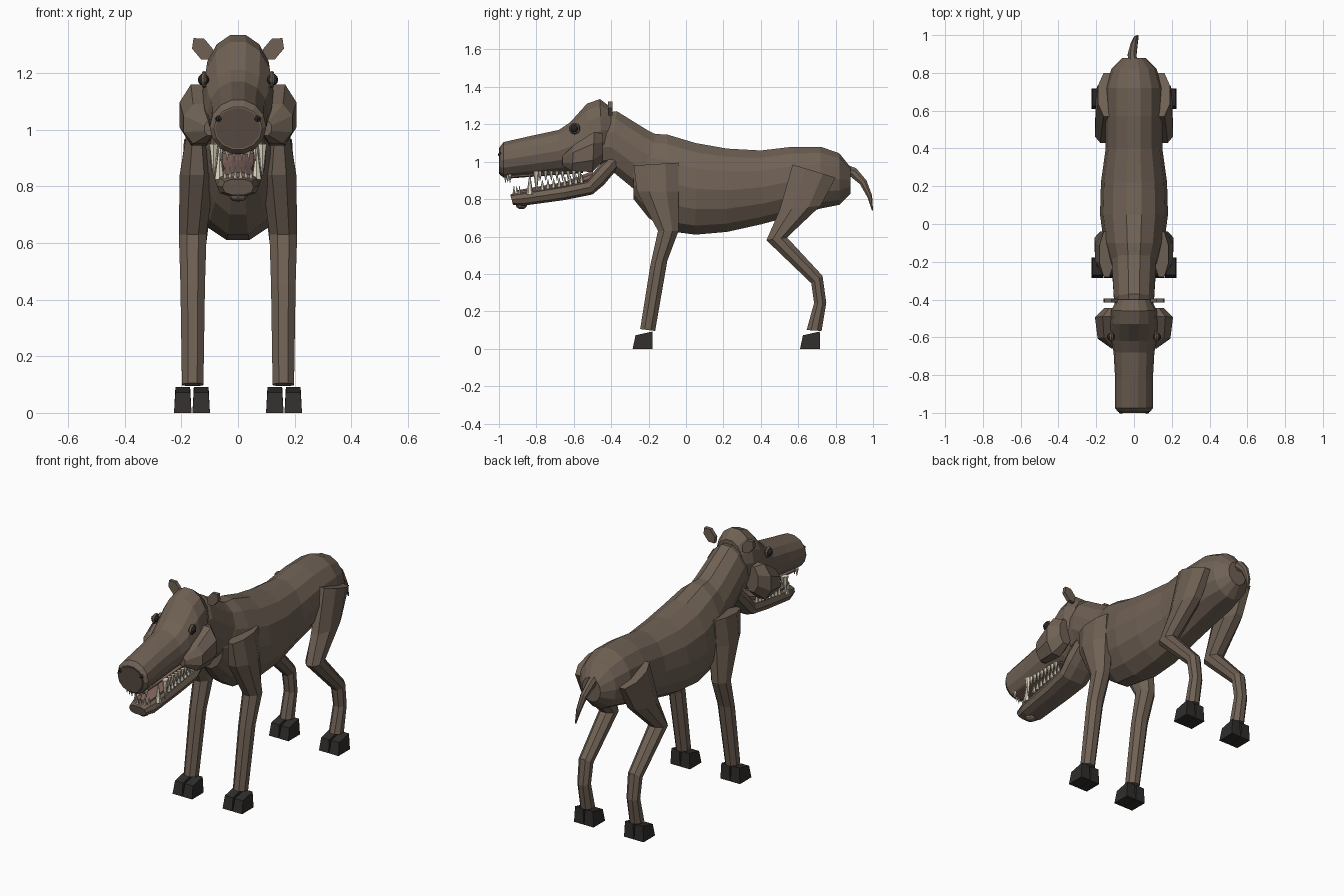
import bpy, bmesh
from math import cos, sin, pi
from mathutils import Vector


def material(name, rgb):
    m = bpy.data.materials.new(name)
    m.diffuse_color = (*rgb, 1)
    return m


HIDE = material("hide", (0.16, 0.12, 0.09))
HORN = material("hoof", (0.03, 0.027, 0.025))
TOOTH = material("tooth", (0.75, 0.7, 0.55))
FLESH = material("mouth", (0.22, 0.13, 0.11))
DARK = material("dark", (0.02, 0.017, 0.015))
NOSE = material("nose", (0.09, 0.065, 0.05))


def loft(name, rings, n=8, mat=HIDE, side=1, power=1.0):
    """Each ring: (y, z) one edge, (y, z) opposite edge, centre x, half width."""
    bm = bmesh.new()
    loops = []
    for (y0, z0, y1, z1, cx, hw) in rings:
        c = Vector((cx * side, (y0 + y1) / 2, (z0 + z1) / 2))
        u = Vector((0, (y0 - y1) / 2, (z0 - z1) / 2))
        loop = []
        for i in range(n):
            a = 2 * pi * (i + 0.5) / n
            ca, sa = cos(a) / cos(pi / n), sin(a)
            ca = (1 if ca > 0 else -1) * abs(ca) ** power
            sa = (1 if sa > 0 else -1) * abs(sa) ** power
            loop.append(bm.verts.new(c + u * ca + Vector((hw * sa, 0, 0))))
        loops.append(loop)
    for a, b in zip(loops, loops[1:]):
        for i in range(n):
            j = (i + 1) % n
            bm.faces.new((a[i], a[j], b[j], b[i]))
    bm.faces.new(loops[0])
    bm.faces.new(loops[-1])
    bmesh.ops.recalc_face_normals(bm, faces=bm.faces)
    me = bpy.data.meshes.new(name)
    bm.to_mesh(me)
    bm.free()
    me.materials.append(mat)
    ob = bpy.data.objects.new(name, me)
    bpy.context.collection.objects.link(ob)
    return ob


def finish(name, mat, scale=(1, 1, 1)):
    ob = bpy.context.object
    ob.name = name
    ob.scale = scale
    ob.data.materials.append(mat)
    return ob


def tooth(name, x, y, z, h, r):
    # h > 0 points up, h < 0 points down
    bpy.ops.mesh.primitive_cone_add(vertices=6, radius1=r, radius2=r * 0.15, depth=abs(h),
                                    location=(x, y, z + h / 2),
                                    rotation=(0 if h > 0 else pi, 0, 0))
    finish(name, TOOTH)


# Trunk and neck
loft("body", [
    (-.28, 1.08, -.28, .80, 0, .10), (-.20, 1.15, -.20, .70, 0, .13),
    (-.10, 1.145, -.10, .63, 0, .16), (.05, 1.10, .05, .61, 0, .18),
    (.22, 1.07, .22, .625, 0, .175), (.40, 1.06, .40, .665, 0, .15),
    (.57, 1.08, .57, .71, 0, .15), (.72, 1.08, .72, .75, 0, .15),
    (.82, 1.045, .82, .77, 0, .12), (.88, .97, .88, .83, 0, .06)], 14)
loft("neck", [
    (-.44, 1.26, -.46, .97, 0, .10), (-.37, 1.27, -.42, .97, 0, .11),
    (-.20, 1.165, -.28, .855, 0, .12), (-.06, 1.10, -.10, .78, 0, .12)], 12)

# Skull and snout, with nose pad and nostrils
loft("head", [
    (-.995, 1.08, -.995, .93, 0, .085), (-.975, 1.105, -.975, .915, 0, .10),
    (-.82, 1.14, -.82, .93, 0, .10), (-.68, 1.17, -.68, .945, 0, .108),
    (-.62, 1.21, -.62, .95, 0, .12), (-.53, 1.31, -.53, .96, 0, .125),
    (-.46, 1.335, -.45, 1.0, 0, .12), (-.40, 1.29, -.40, 1.05, 0, .09)], 14)
loft("nose_pad", [(-1.0, 1.075, -1.0, .935, 0, .08),
                  (-.98, 1.075, -.98, .935, 0, .08)], 14, NOSE)

# Lower jaw, tongue, palate and chin knob
loft("lower_jaw", [
    (-.94, .825, -.925, .77, 0, .055), (-.87, .84, -.87, .765, 0, .075),
    (-.65, .875, -.65, .795, 0, .085), (-.53, .90, -.50, .825, 0, .095),
    (-.46, .985, -.44, .875, 0, .10), (-.40, 1.04, -.36, .97, 0, .09)], 10, power=0.75)
loft("tongue", [
    (-.90, .848, -.90, .82, 0, .045), (-.65, .892, -.65, .86, 0, .06),
    (-.50, .95, -.48, .90, 0, .06)], 8, FLESH)
loft("palate", [(-.95, .93, -.95, .91, 0, .06), (-.55, .96, -.55, .94, 0, .07)], 8, FLESH)
bpy.ops.mesh.primitive_uv_sphere_add(segments=8, ring_count=6, radius=1,
                                     location=(0, -.88, .768))
finish("chin_knob", HIDE, (.035, .03, .022))

# Tail
loft("tail", [
    (.84, .99, .84, .93, -.005, .025), (.91, .965, .88, .92, -.01, .025),
    (.965, .90, .93, .88, 0, .02), (.995, .82, .97, .81, .01, .014),
    (1.0, .74, .994, .74, .02, .004)], 8)

for s, tag in ((1, "right"), (-1, "left")):
    # Flared cheekbone
    loft("cheek_" + tag, [
        (-.66, 1.03, -.66, .98, .10, .02), (-.60, 1.09, -.61, .95, .135, .062),
        (-.49, 1.16, -.50, .945, .138, .074), (-.445, 1.15, -.445, 1.0, .115, .045)], 8, side=s)

    # Ear
    bpy.ops.mesh.primitive_cylinder_add(vertices=6, radius=1, depth=2,
                                        location=(s * .125, -.405, 1.285),
                                        rotation=(pi / 2, s * .7, 0))
    finish("ear_" + tag, HIDE, (.032, .05, .011))

    # Eye, lid and nostril
    bpy.ops.mesh.primitive_uv_sphere_add(segments=10, ring_count=6, radius=.021,
                                         location=(s * .122, -.597, 1.177))
    finish("eye_" + tag, DARK)
    bpy.ops.mesh.primitive_torus_add(major_segments=10, minor_segments=5, major_radius=.023,
                                     minor_radius=.008, location=(s * .12, -.595, 1.177),
                                     rotation=(0, pi / 2, 0))
    finish("eyelid_" + tag, HIDE)
    bpy.ops.mesh.primitive_uv_sphere_add(segments=8, ring_count=6, radius=.013,
                                         location=(s * .068, -.992, 1.038))
    finish("nostril_" + tag, DARK)

    # Teeth: cheek rows, canines, incisors
    for i in range(8):
        y = -.78 + i * .03
        tooth("upper_tooth_" + tag, s * .08, y, .95, -.05, .012)
        tooth("lower_tooth_" + tag, s * .07, y + .012, .85 + i * .005, .05, .012)
    tooth("lower_canine_" + tag, s * .066, -.835, .825, .105, .018)
    tooth("upper_canine_" + tag, s * .086, -.80, .95, -.11, .017)
    for i in range(3):
        tooth("upper_incisor_" + tag, s * (.014 + i * .024), -.965 + i * .012, .935, -.045, .01)
        tooth("lower_incisor_" + tag, s * (.01 + i * .018), -.92 + i * .015, .815, .055, .009)

    # Legs
    loft("front_leg_" + tag, [
        (-.28, .98, -.04, .995, .145, .04), (-.262, .84, -.04, .84, .145, .066),
        (-.15, .63, -.04, .63, .16, .053), (-.19, .45, -.10, .47, .16, .047),
        (-.245, .105, -.165, .095, .16, .041)], 8, side=s)
    loft("hind_leg_" + tag, [
        (.57, .985, .80, .915, .14, .055), (.50, .74, .72, .765, .148, .06),
        (.43, .58, .54, .595, .16, .05), (.67, .35, .73, .39, .16, .042),
        (.685, .245, .75, .245, .16, .038), (.645, .10, .725, .095, .16, .04)], 8, side=s)

    # Cloven hooves: two tapered toes per foot
    for y, part in ((-.285, "front"), (.61, "hind")):
        for cx in (.13, .195):
            hoof = loft(part + "_hoof_" + tag, [
                (y, 0, y + .107, 0, cx, .031),
                (y + .015, .072, y + .105, .092, cx, .026)], 4, HORN, s, power=0.0001)
